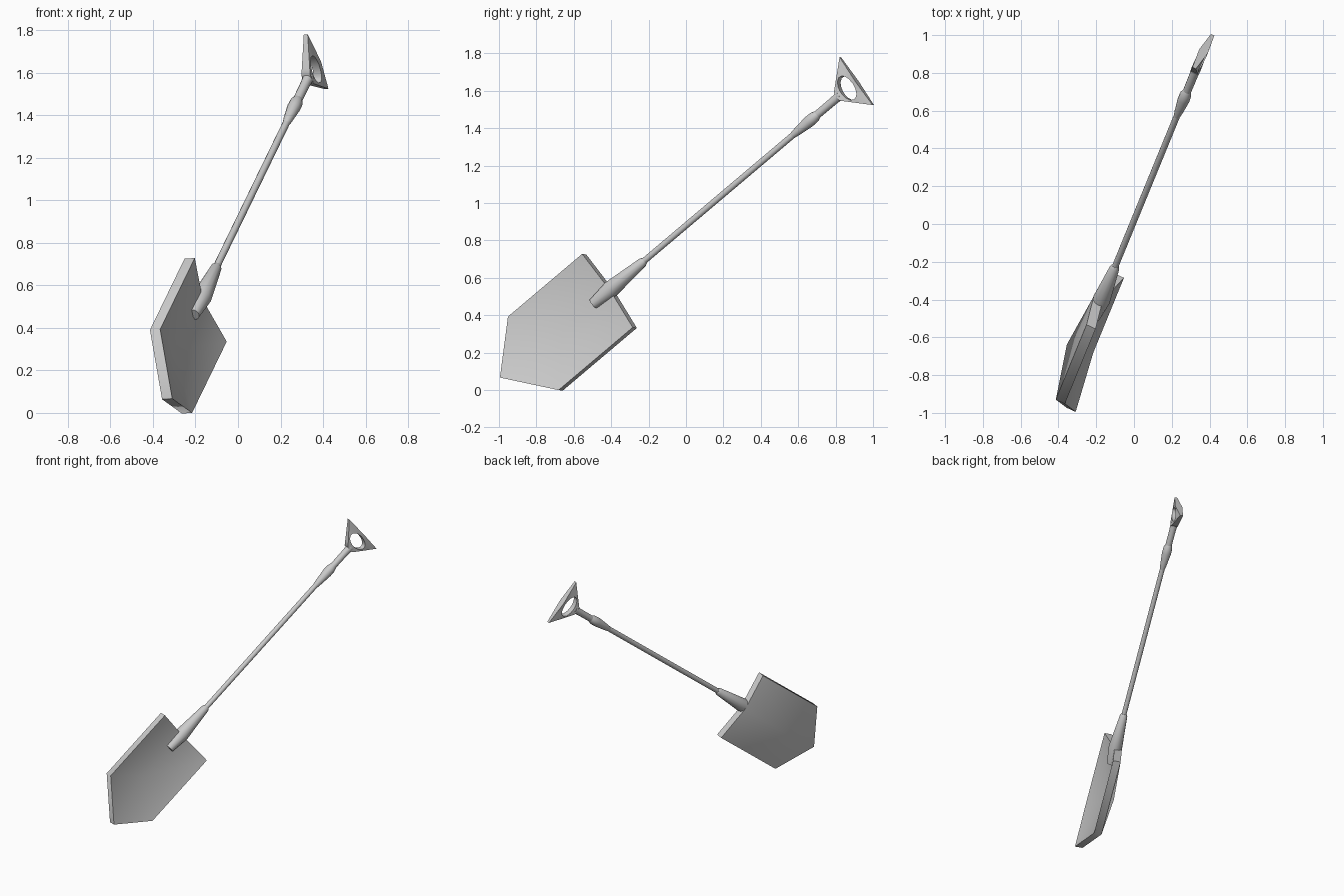
import bpy, bmesh, math
from mathutils import Vector, Matrix

if "Cube" in bpy.data.objects:
    bpy.data.objects.remove(bpy.data.objects["Cube"])

# Single steel grey colour
steel = bpy.data.materials.new("steel_grey")
steel.use_nodes = True
steel.diffuse_color = (0.6, 0.6, 0.6, 1)
steel.node_tree.nodes["Principled BSDF"].inputs["Base Color"].default_value = (0.6, 0.6, 0.6, 1)

# Tool frame: local x across the blade, y towards its back, z along the shaft
along = Vector((0.299, 0.729, 0.616)).normalized()
across = Vector((0.301, 0.542, -0.783))
across = (across - along * across.dot(along)).normalized()
back = along.cross(across)
frame = Matrix((across, back, along)).transposed().to_4x4()
frame.translation = (0.005, 0.03, 0.905)


def finish(name, bm, angle):
    bmesh.ops.recalc_face_normals(bm, faces=bm.faces)
    mesh = bpy.data.meshes.new(name)
    bm.to_mesh(mesh)
    bm.free()
    mesh.materials.append(steel)
    obj = bpy.data.objects.new(name, mesh)
    bpy.context.collection.objects.link(obj)
    obj.matrix_world = frame
    bpy.ops.object.select_all(action="DESELECT")
    obj.select_set(True)
    bpy.context.view_layer.objects.active = obj
    bpy.ops.object.shade_smooth_by_angle(angle=math.radians(angle))
    return obj


def bridge(bm, a, b):
    n = len(a)
    for i in range(n):
        j = (i + 1) % n
        bm.faces.new((a[i], a[j], b[j], b[i]))


def lathe(name, profile, sides=12):
    bm = bmesh.new()
    rings = []
    for z, r in profile:
        steps = [2 * math.pi * i / sides for i in range(sides)]
        rings.append([bm.verts.new((r * math.cos(t), r * math.sin(t), z)) for t in steps])
    for a, b in zip(rings, rings[1:]):
        bridge(bm, a, b)
    bm.faces.new(rings[0])
    bm.faces.new(rings[-1])
    return finish(name, bm, 40)


# Dished blade: a front fan, a back fan and the rim between them
def blade():
    bm = bmesh.new()
    mid, half = 0.01, 0.25
    outline = [(-half, -0.047, -0.598), (0, -0.007, -0.598), (half, -0.047, -0.598),
               (half, -0.047, -1.142), (0, -0.098, -1.357), (-half, -0.047, -1.142)]
    rims = []
    for depth in (0, 0.053):
        rim = [bm.verts.new((mid + x, y + depth, z)) for x, y, z in outline]
        hub = bm.verts.new((mid, 0.028 + depth, -0.97))
        for i in range(6):
            bm.faces.new((rim[i], rim[(i + 1) % 6], hub))
        rims.append(rim)
    bridge(bm, *rims)
    return finish("blade", bm, 65)


# Flat triangular grip with an oval hand hole
def grip():
    bm = bmesh.new()
    corners = [(-0.163, 1.212), (0.163, 1.212), (0.026, 1.075), (-0.026, 1.075)]
    centre, steps = 1.15, 6
    loops = {k: [] for k in ("outer_front", "outer_back", "inner_front", "inner_back")}
    for k, (x0, z0) in enumerate(corners):
        x1, z1 = corners[(k + 1) % 4]
        for s in range(steps):
            x = x0 + (x1 - x0) * s / steps
            z = z0 + (z1 - z0) * s / steps
            t = math.atan2((z - centre) / 0.042, x / 0.075)
            hx, hz = 0.075 * math.cos(t), centre + 0.042 * math.sin(t)
            thick = 0.025 - 0.015 * abs(x) / 0.163
            for side, sign in (("front", -1), ("back", 1)):
                loops["outer_" + side].append(bm.verts.new((x, sign * thick, z)))
                loops["inner_" + side].append(bm.verts.new((hx, sign * 0.02, hz)))
    bridge(bm, loops["outer_front"], loops["inner_front"])
    bridge(bm, loops["outer_back"], loops["inner_back"])
    bridge(bm, loops["outer_front"], loops["outer_back"])
    bridge(bm, loops["inner_front"], loops["inner_back"])
    return finish("grip", bm, 50)


blade()
lathe("socket", [(-0.72, 0.03), (-0.59, 0.047), (-0.36, 0.026), (-0.345, 0.018)])
lathe("shaft", [(-0.4, 0.017), (0.8, 0.017)])
lathe("ferrule", [(0.74, 0.017), (0.77, 0.022), (0.86, 0.032), (0.9, 0.031), (0.925, 0.022)])
lathe("grip_neck", [(0.9, 0.022), (1.04, 0.023), (1.09, 0.026)])
grip()
